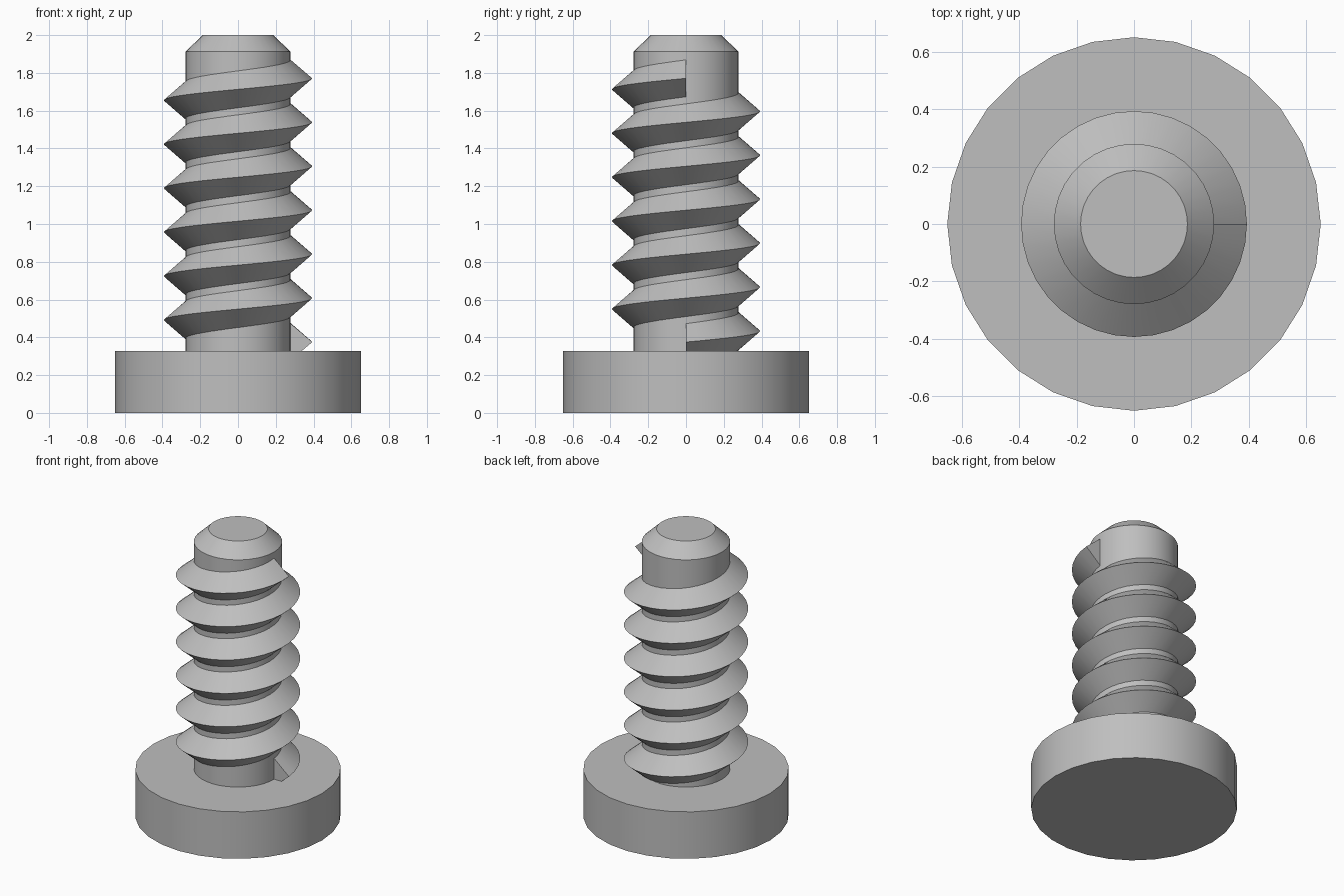
import bpy
import bmesh
from math import cos, sin, pi, radians

cube = bpy.data.objects.get("Cube")
if cube:
    bpy.data.objects.remove(cube, do_unlink=True)

# Single plain metal colour
grey = bpy.data.materials.new("light grey metal")
grey.use_nodes = True
colour = (0.52, 0.52, 0.52, 1)
grey.diffuse_color = colour
grey.node_tree.nodes["Principled BSDF"].inputs["Base Color"].default_value = colour


def finish(name, bm):
    """Turn a bmesh into a smooth, sharp-edged object."""
    bmesh.ops.recalc_face_normals(bm, faces=bm.faces)
    mesh = bpy.data.meshes.new(name)
    bm.to_mesh(mesh)
    bm.free()
    mesh.materials.append(grey)
    obj = bpy.data.objects.new(name, mesh)
    bpy.context.collection.objects.link(obj)
    bpy.ops.object.select_all(action="DESELECT")
    obj.select_set(True)
    bpy.context.view_layer.objects.active = obj
    bpy.ops.object.shade_smooth_by_angle(angle=radians(30))
    return obj


def skin(bm, rings):
    """Join successive closed rings and cap both ends."""
    for a, b in zip(rings, rings[1:]):
        n = len(a)
        for i in range(n):
            j = (i + 1) % n
            bm.faces.new((a[i], a[j], b[j], b[i]))
    bm.faces.new(rings[0])
    bm.faces.new(rings[-1])


def turned(name, profile, sides):
    """Solid of revolution from (radius, height) points."""
    bm = bmesh.new()
    turns = [2 * pi * i / sides for i in range(sides)]
    skin(bm, [[bm.verts.new((r * cos(t), r * sin(t), z)) for t in turns]
              for r, z in profile])
    return finish(name, bm)


def helix(name, root, crest, half_height, start, pitch, turns, steps):
    """Triangular thread ridge swept up around the shank."""
    bm = bmesh.new()
    section = [(root, -half_height), (crest, 0), (root, half_height)]
    rings = []
    for i in range(turns * steps + 1):
        t = 2 * pi * i / steps
        z = start + pitch * i / steps
        rings.append([bm.verts.new((r * cos(t), r * sin(t), z + dz))
                      for r, dz in section])
    skin(bm, rings)
    return finish(name, bm)


# Flat round head
turned("head", [(0.65, 0), (0.65, 0.327)], 28)

# Shank with chamfered tip
turned("shank", [(0.279, 0.3), (0.279, 1.912), (0.186, 2)], 36)

# Screw thread, root buried slightly in the shank
helix("thread", 0.262, 0.393, 0.112, 0.375, 0.2327, 6, 36)
